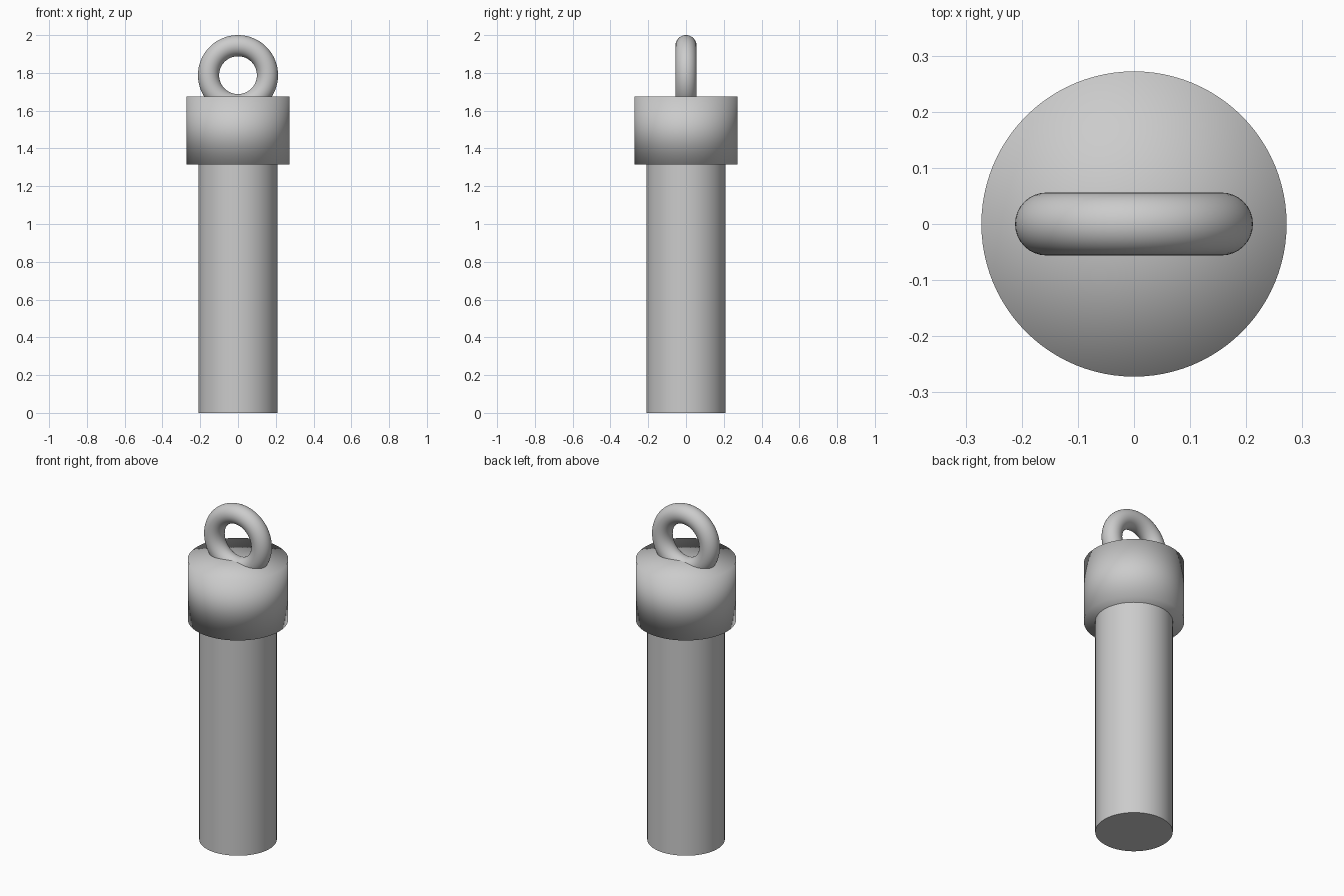
import bpy

if "Cube" in bpy.data.objects:
    bpy.data.objects.remove(bpy.data.objects["Cube"])

metal = bpy.data.materials.new("grey metal")
metal.diffuse_color = (0.6, 0.6, 0.6, 1)
metal.use_nodes = True
metal.node_tree.nodes["Principled BSDF"].inputs["Base Color"].default_value = metal.diffuse_color


def finish(name, sharp):
    ob = bpy.context.object
    ob.name = name
    ob.data.materials.append(metal)
    if sharp:
        bpy.ops.object.shade_smooth_by_angle()
    else:
        bpy.ops.object.shade_smooth()
    return ob


def cylinder(name, radius, z0, z1, sharp):
    bpy.ops.mesh.primitive_cylinder_add(
        vertices=96, radius=radius, depth=z1 - z0,
        end_fill_type='TRIFAN', location=(0, 0, (z0 + z1) / 2))
    return finish(name, sharp)


# Long round body, running up into the cap
cylinder("body", 0.21, 0, 1.45, True)

# Wider cap with softly blended shading over its rims
cylinder("cap", 0.272, 1.315, 1.675, False)

# Upright hanging ring, partly sunk into the cap
bpy.ops.mesh.primitive_torus_add(
    major_radius=0.156, minor_radius=0.056, major_segments=96,
    minor_segments=32, location=(0, 0, 1.788), rotation=(1.5707963, 0, 0))
finish("hanging_ring", False)
